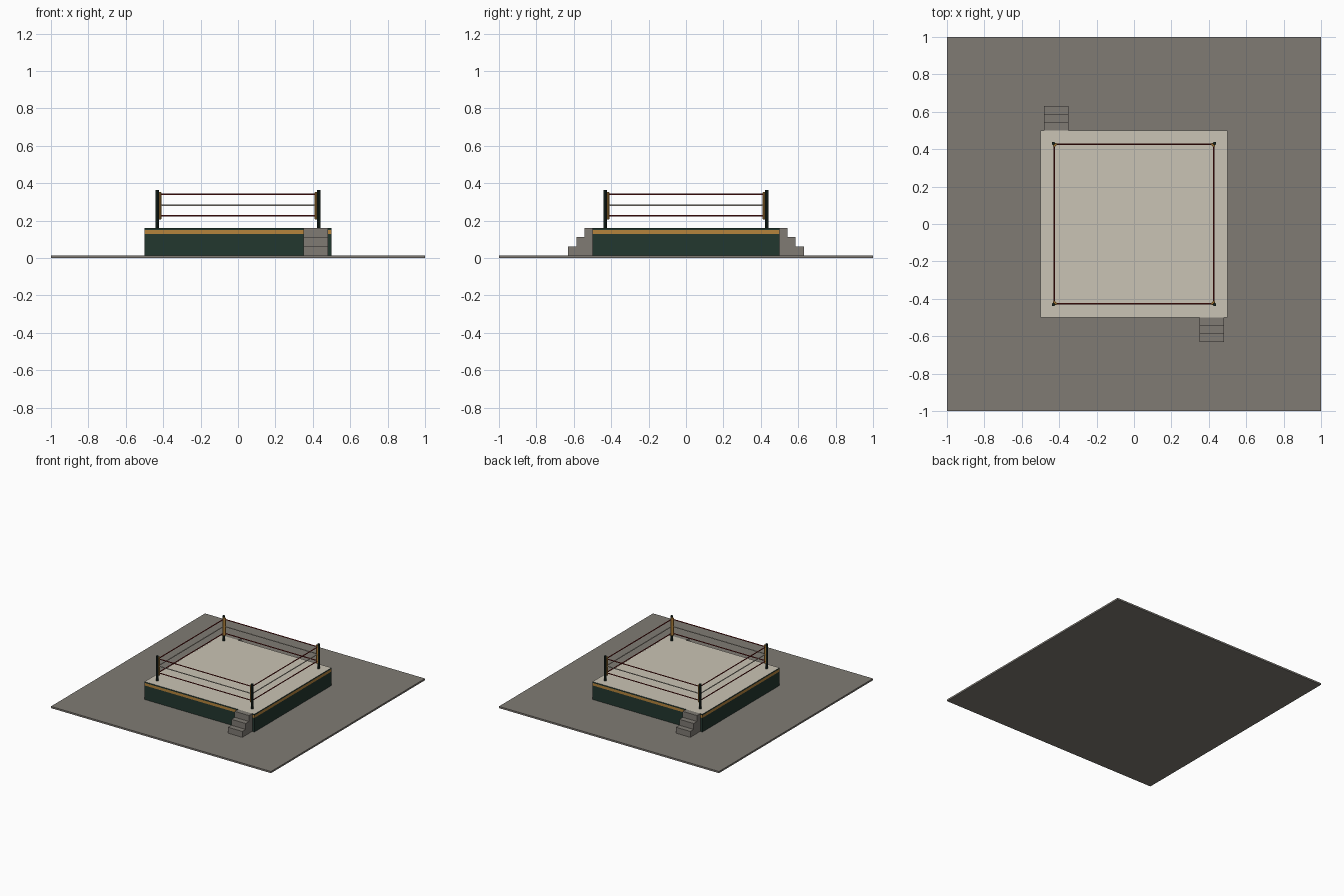
import bpy, bmesh, math
from mathutils import Matrix, Vector

if "Cube" in bpy.data.objects:
    bpy.data.objects.remove(bpy.data.objects["Cube"])


def mat(name, rgb):
    m = bpy.data.materials.new(name)
    m.diffuse_color = (*rgb, 1)
    m.use_nodes = True
    m.node_tree.nodes["Principled BSDF"].inputs["Base Color"].default_value = m.diffuse_color
    return m


STONE = mat("warm grey", (0.215, 0.198, 0.175))
GREEN = mat("dark green", (0.016, 0.038, 0.028))
GOLD = mat("gold", (0.46, 0.23, 0.045))
CANVAS = mat("canvas cream", (0.59, 0.55, 0.46))
RED = mat("rope red", (0.20, 0.012, 0.010))
DARK = mat("post dark green", (0.010, 0.022, 0.016))


def finish(name, bm, *mats):
    me = bpy.data.meshes.new(name)
    bmesh.ops.recalc_face_normals(bm, faces=bm.faces)
    bm.to_mesh(me)
    bm.free()
    for m in mats:
        me.materials.append(m)
    ob = bpy.data.objects.new(name, me)
    bpy.context.collection.objects.link(ob)
    return ob


def box(lo, hi):
    lo, hi = Vector(lo), Vector(hi)
    bm = bmesh.new()
    bmesh.ops.create_cube(bm, size=1, matrix=Matrix.Translation((lo + hi) / 2)
                          @ Matrix.Diagonal((*(hi - lo), 1)))
    return bm


FLOOR, DECK, CORNER = 0.014, 0.16, 0.427

# floor slab
finish("floor", box((-1, -1, 0), (1, 1, FLOOR)), STONE)

# platform: green skirt with gold band, cream canvas on top
bm = box((-0.5, -0.5, FLOOR), (0.5, 0.5, DECK))
for z in (0.129, 0.150):
    bmesh.ops.bisect_plane(bm, geom=bm.verts[:] + bm.edges[:] + bm.faces[:],
                           plane_co=(0, 0, z), plane_no=(0, 0, 1))
for f in bm.faces:
    z = f.calc_center_median().z
    f.material_index = 2 if z > 0.159 else 1 if 0.129 < z < 0.150 else 0
finish("platform", bm, GREEN, GOLD, CANVAS)

# steps at two opposite corners, extruded from a stair profile
rise, run = (DECK - FLOOR) / 3, 0.13 / 3
profile = [(-0.5, FLOOR)]
for i in range(3):
    y = -0.63 + i * run
    profile += [(y, FLOOR + i * rise), (y, FLOOR + (i + 1) * rise)]
profile.remove((-0.63, FLOOR))
profile.insert(1, (-0.63, FLOOR))
profile.append((-0.5, DECK))
for name, turn in (("front_steps", 0), ("back_steps", math.pi)):
    bm = bmesh.new()
    face = bm.faces.new([bm.verts.new((0.35, y, z)) for y, z in profile])
    ext = bmesh.ops.extrude_face_region(bm, geom=[face])
    bmesh.ops.translate(bm, vec=(0.13, 0, 0),
                        verts=[v for v in ext["geom"] if isinstance(v, bmesh.types.BMVert)])
    bm.transform(Matrix.Rotation(turn, 4, "Z"))
    finish(name, bm, STONE)

for k in range(4):
    spin = Matrix.Rotation(k * math.pi / 2, 4, "Z")

    # corner post
    bm = bmesh.new()
    bmesh.ops.create_cone(bm, cap_ends=True, segments=8, radius1=0.009, radius2=0.009,
                          depth=0.206, matrix=spin @ Matrix.Translation((0.431, 0.431, 0.262)))
    finish(f"corner_post_{k + 1}", bm, DARK)

    # diagonal corner pad with softened edges
    bm = box((-0.007, -0.013, 0.207), (0.007, 0.013, 0.354))
    bmesh.ops.bevel(bm, geom=bm.edges[:], offset=0.003, segments=1, affect="EDGES")
    bm.transform(spin @ Matrix.Translation((0.422, 0.422, 0))
                 @ Matrix.Rotation(math.pi / 4, 4, "Z"))
    finish(f"corner_pad_{k + 1}", bm, GOLD)

    # three ropes per side, cream in the middle
    for label, z, m in (("lower", 0.225, RED), ("middle", 0.281, CANVAS), ("upper", 0.34, RED)):
        bm = bmesh.new()
        bmesh.ops.create_cone(bm, cap_ends=True, segments=8, radius1=0.004, radius2=0.004,
                              depth=2 * CORNER,
                              matrix=spin @ Matrix.Translation((0, -CORNER, z))
                              @ Matrix.Rotation(math.pi / 2, 4, "Y"))
        for f in bm.faces:
            f.smooth = len(f.verts) == 4
        finish(f"{label}_rope_{k + 1}", bm, m)
